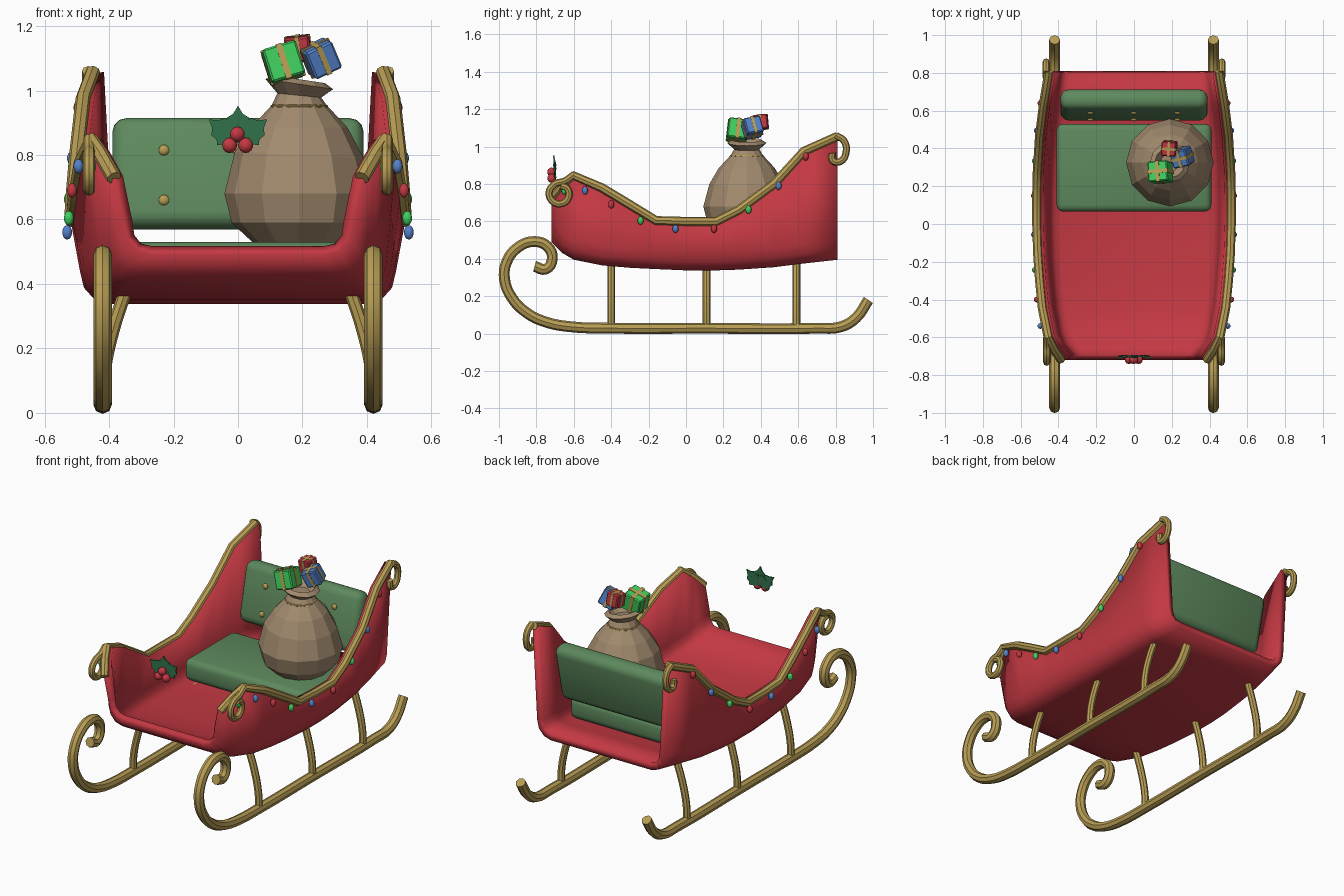
import bpy, bmesh, math
from mathutils import Matrix, Vector, Euler

cube = bpy.data.objects.get("Cube")
if cube:
    bpy.data.objects.remove(cube, do_unlink=True)


def material(name, rgb):
    m = bpy.data.materials.new(name)
    m.use_nodes = True
    m.diffuse_color = (*rgb, 1)
    m.node_tree.nodes["Principled BSDF"].inputs["Base Color"].default_value = (*rgb, 1)
    return m


RED = material("red paint", (0.55, 0.04, 0.055))
GOLD = material("gold", (0.48, 0.34, 0.09))
SEAT = material("seat green", (0.11, 0.25, 0.11))
SACK = material("sack tan", (0.36, 0.255, 0.155))
GREEN = material("bright green", (0.05, 0.62, 0.11))
BLUE = material("blue", (0.09, 0.22, 0.58))
LEAF = material("leaf green", (0.03, 0.17, 0.07))
SIDES = (("left", 1), ("right", -1))


def smooth(ob, angle=35):
    bpy.ops.object.select_all(action='DESELECT')
    ob.select_set(True)
    bpy.context.view_layer.objects.active = ob
    bpy.ops.object.shade_smooth_by_angle(angle=math.radians(angle))


def finish(name, bm, mat, smoothed=True):
    bmesh.ops.recalc_face_normals(bm, faces=bm.faces)
    me = bpy.data.meshes.new(name)
    bm.to_mesh(me)
    bm.free()
    me.materials.append(mat)
    ob = bpy.data.objects.new(name, me)
    bpy.context.collection.objects.link(ob)
    if smoothed:
        smooth(ob)
    return ob


def tube(name, points, radius, curved=False):
    cu = bpy.data.curves.new(name, 'CURVE')
    cu.dimensions = '3D'
    cu.bevel_depth = radius
    cu.bevel_resolution = 2
    cu.use_fill_caps = True
    cu.resolution_u = 4
    sp = cu.splines.new('BEZIER' if curved else 'POLY')
    if curved:
        sp.bezier_points.add(len(points) - 1)
        for bp, p in zip(sp.bezier_points, points):
            bp.co = p
            bp.handle_left_type = bp.handle_right_type = 'AUTO'
    else:
        sp.points.add(len(points) - 1)
        for bp, p in zip(sp.points, points):
            bp.co = (*p, 1)
    cu.materials.append(GOLD)
    ob = bpy.data.objects.new(name, cu)
    bpy.context.collection.objects.link(ob)
    bpy.ops.object.select_all(action='DESELECT')
    ob.select_set(True)
    bpy.context.view_layer.objects.active = ob
    bpy.ops.object.convert(target='MESH')
    smooth(bpy.context.view_layer.objects.active, 40)


def box(name, centre, size, mat, rot=(0, 0, 0), bevel=0.0, segments=3):
    bm = bmesh.new()
    bmesh.ops.create_cube(bm, size=1)
    bmesh.ops.scale(bm, vec=size, verts=bm.verts)
    if bevel:
        bmesh.ops.bevel(bm, geom=bm.edges[:], offset=bevel, segments=segments,
                        profile=0.5, affect='EDGES')
    r = Euler([math.radians(a) for a in rot]).to_matrix().to_4x4()
    bmesh.ops.transform(bm, matrix=Matrix.Translation(centre) @ r, verts=bm.verts)
    return finish(name, bm, mat)


def ball(name, centre, radius, mat, stretch=(1, 1, 1)):
    bm = bmesh.new()
    bmesh.ops.create_uvsphere(bm, u_segments=10, v_segments=7, radius=radius)
    bmesh.ops.scale(bm, vec=stretch, verts=bm.verts)
    bmesh.ops.translate(bm, vec=centre, verts=bm.verts)
    finish(name, bm, mat)


# Body shell: stations of y, bottom z, rim z, rim half width
STATIONS = [(-.72, .49, .73, .39), (-.66, .43, .80, .43), (-.60, .395, .845, .46),
            (-.45, .365, .78, .49), (-.30, .352, .69, .505), (-.16, .345, .605, .515),
            (0, .338, .60, .52), (.16, .338, .60, .52), (.28, .342, .66, .517),
            (.47, .355, .80, .505), (.63, .375, .975, .485), (.81, .395, 1.055, .455)]
bm = bmesh.new()
rows = []
for y, zb, zt, xt in STATIONS:
    half = [(xt, zt), (xt - .03, zb + .10)]
    for a in (30, 60, 90):
        t = math.radians(a)
        half.append((xt - .12 + .09 * math.cos(t), zb + .10 - .10 * math.sin(t)))
    section = half + [(-x, z) for x, z in reversed(half)]
    rows.append([bm.verts.new((x, y, z)) for x, z in section])
for a, b in zip(rows, rows[1:]):
    for i in range(len(a) - 1):
        bm.faces.new((a[i], a[i + 1], b[i + 1], b[i]))
body = finish("sleigh_body", bm, RED)
floor_face = min(body.data.polygons, key=lambda f: f.center.z)
sol = body.modifiers.new("wall thickness", 'SOLIDIFY')
sol.thickness = 0.04
sol.offset = -1 if floor_face.normal.z < 0 else 1
if sol.offset > 0:
    body.data.flip_normals()
    sol.offset = -1
sol.use_even_offset = True

# Runner and scroll paths in (y, z)
RUNNER = [(-.81, .36), (-.75, .345), (-.715, .40), (-.74, .465), (-.81, .492), (-.90, .46),
          (-.96, .38), (-.97, .29), (-.93, .19), (-.85, .11), (-.75, .062), (-.62, .037),
          (-.4, .029), (.1, .029), (.7, .029), (.83, .037), (.91, .085), (.975, .18)]
FRONT_CURL = [(-.60, .85), (-.65, .815), (-.70, .80), (-.732, .755), (-.71, .705),
              (-.665, .695), (-.63, .725), (-.635, .775), (-.67, .79)]
BACK_CURL = [(.80, 1.06), (.845, 1.03), (.855, .965), (.825, .92), (.785, .925), (.78, .965)]

for side, s in SIDES:
    # Gold rim and its scrolls
    tube(side + "_rim_trim", [(s * (xt - .005), y, zt) for y, zb, zt, xt in STATIONS], .024)
    tube(side + "_front_scroll", [(s * .462, y, z) for y, z in FRONT_CURL], .019, True)
    tube(side + "_back_scroll", [(s * .465, y, z) for y, z in BACK_CURL], .019, True)
    # Runner and struts
    tube(side + "_runner", [(s * .42, y, z) for y, z in RUNNER], .029, True)
    for n, y in enumerate((-.40, .11, .59)):
        tube(f"{side}_strut_{n + 1}", [(s * .42, y, .03), (s * .415, y, .13),
             (s * .39, y, .25), (s * .35, y, .375)], .021, True)
    # String of bulbs under the rim
    bulbs = [(.455, -.65, .765), (.495, -.54, .765), (.515, -.40, .69), (.525, -.243, .604),
             (.53, -.056, .56), (.53, .15, .56), (.525, .334, .663), (.515, .495, .79),
             (.495, .64, .947)]
    for n, (x, y, z) in enumerate(bulbs):
        ball(f"{side}_bulb_{n + 1}", (s * x, y, z), .016, (GREEN, BLUE, RED)[n % 3], (1, 1, 1.4))

# Seat cushion and tilted backrest with buttons
box("seat_cushion", (0, .298, .465), (.82, .465, .13), SEAT, bevel=.035)
box("backrest", (0, .63, .742), (.78, .11, .35), SEAT, rot=(-12.7, 0, 0), bevel=.045)
for row, (y, z) in enumerate(((.555, .66), (.59, .815))):
    for col in (-1, 0, 1):
        ball(f"button_{row + 1}_{col + 2}", (col * .23, y, z), .017, GOLD, (1, .7, 1))

# Sack: faceted lathe with a slanted mouth (radius, z, slant)
SX, SY, N = .19, .325, 12
PROFILE = [(.14, .525, 0), (.21, .59, 0), (.232, .68, 0), (.20, .80, .05), (.15, .885, 0),
           (.085, .955, 0), (.068, .985, .1), (.105, 1.02, .15), (.08, 1.035, .15),
           (.05, 1.0, .1)]
bm = bmesh.new()
rings = []
for r, z, slant in PROFILE:
    ring = []
    for i in range(N):
        a = 2 * math.pi * i / N
        dx = r * math.cos(a)
        ring.append(bm.verts.new((SX + dx, SY + r * math.sin(a), z - slant * dx)))
    rings.append(ring)
for a, b in zip(rings, rings[1:]):
    for i in range(N):
        j = (i + 1) % N
        bm.faces.new((a[i], a[j], b[j], b[i]))
bm.faces.new(rings[0])
bm.faces.new(rings[-1])
finish("sack", bm, SACK, smoothed=False)
tie = [(SX + .084 * math.cos(t * math.pi / 8), SY + .084 * math.sin(t * math.pi / 8), .95)
       for t in range(17)]
tube("sack_tie", tie, .006)

# Wrapped gifts with crossed ribbons
GIFTS = [("green", GREEN, (.14, .275, 1.085), .108, (-8, -17, 5)),
         ("blue", BLUE, (.255, .355, 1.10), .092, (10, -25, 12)),
         ("red", RED, (.187, .40, 1.13), .078, (6, -6, -4))]
for name, mat, c, d, rot in GIFTS:
    box(name + "_gift", c, (d, d, d), mat, rot, bevel=.006, segments=1)
    box(name + "_ribbon_lengthwise", c, (d * .18, d * 1.04, d * 1.04), GOLD, rot)
    box(name + "_ribbon_crosswise", c, (d * 1.04, d * .18, d * 1.04), GOLD, rot)

# Holly sprig above the front lip
EDGE = [(.03, .012), (.032, .03), (.047, .045), (.034, .058), (.034, .078), (.015, .09)]
outline = [(0, 0)] + EDGE + [(0, .115)] + [(-x, z) for x, z in reversed(EDGE)]
for name, angle, z0 in (("left", 52, .84), ("middle", 0, .838), ("right", -52, .84)):
    bm = bmesh.new()
    bm.faces.new([bm.verts.new((x, abs(x) * .25, z)) for x, z in outline])
    out = bmesh.ops.extrude_face_region(bm, geom=bm.faces[:])
    moved = [v for v in out["geom"] if isinstance(v, bmesh.types.BMVert)]
    bmesh.ops.translate(bm, vec=(0, .008, 0), verts=moved)
    place = Matrix.Translation((0, -.712, z0)) @ Matrix.Rotation(math.radians(angle), 4, 'Y')
    bmesh.ops.transform(bm, matrix=place, verts=bm.verts)
    finish("holly_leaf_" + name, bm, LEAF, smoothed=False)
for n, (x, z) in enumerate(((-.026, .83), (.024, .83), (-.002, .864))):
    ball(f"holly_berry_{n + 1}", (x, -.718, z), .024, RED)
